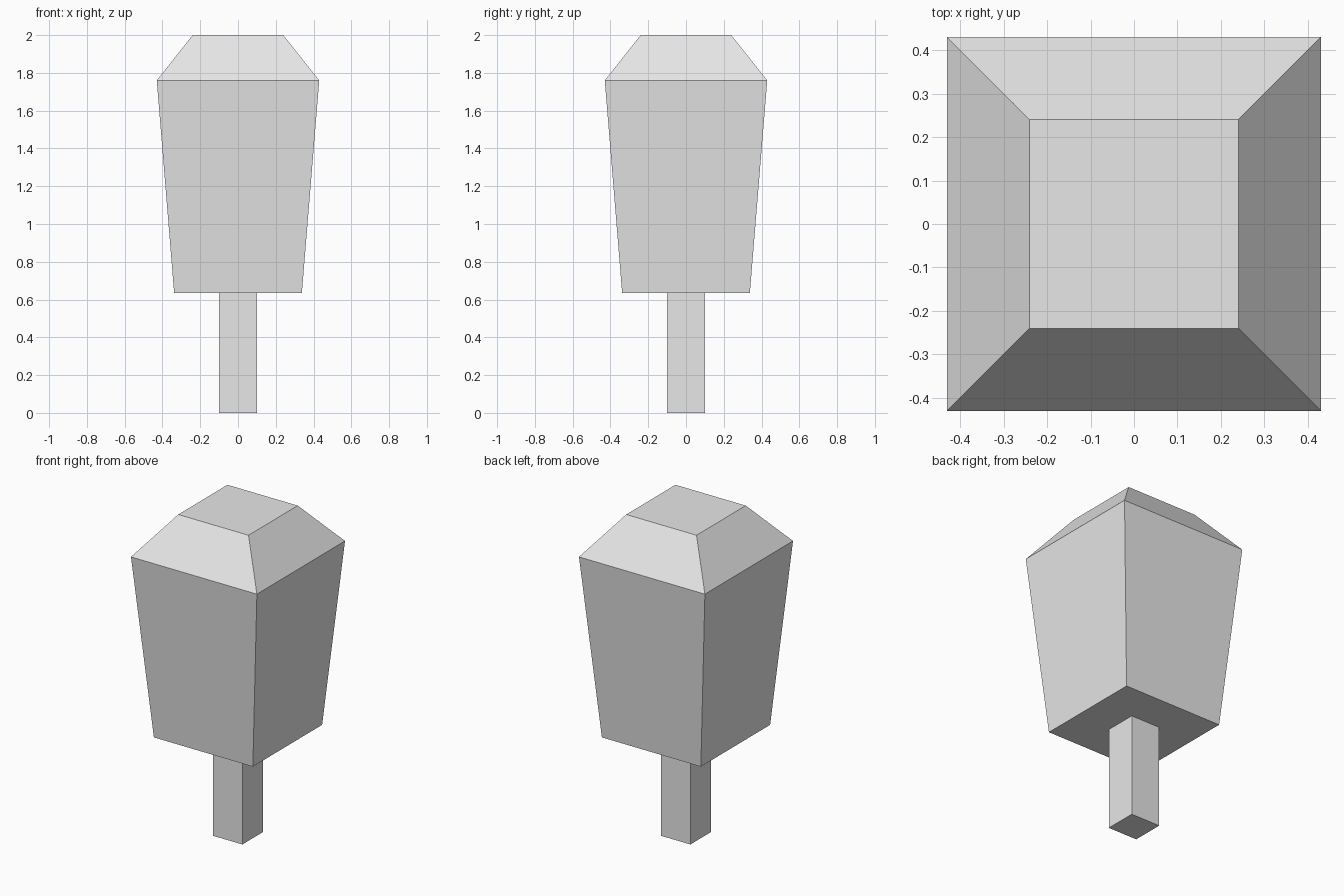
import bpy
import bmesh

cube = bpy.data.objects.get("Cube")
if cube:
    bpy.data.objects.remove(cube, do_unlink=True)

grey = bpy.data.materials.new("light_grey")
grey.use_nodes = True
colour = (0.8, 0.8, 0.8, 1.0)
grey.diffuse_color = colour
grey.node_tree.nodes["Principled BSDF"].inputs["Base Color"].default_value = colour


def square_loft(name, profile):
    """Closed, flat-faced solid through square rings given as (half width, height)."""
    bm = bmesh.new()
    corners = [(-1, -1), (1, -1), (1, 1), (-1, 1)]
    rings = [[bm.verts.new((x * half, y * half, z)) for x, y in corners]
             for half, z in profile]
    for low, high in zip(rings, rings[1:]):
        for i in range(4):
            j = (i + 1) % 4
            bm.faces.new((low[i], low[j], high[j], high[i]))
    bm.faces.new(rings[0][::-1])
    bm.faces.new(rings[-1])
    mesh = bpy.data.meshes.new(name)
    bm.to_mesh(mesh)
    bm.free()
    mesh.materials.append(grey)
    obj = bpy.data.objects.new(name, mesh)
    bpy.context.collection.objects.link(obj)
    return obj


# Square post
square_loft("post", [(0.1, 0.0), (0.1, 0.635)])

# Flared head with a sloping, flat-topped roof
square_loft("head", [(0.338, 0.635), (0.43, 1.76), (0.24, 2.0)])
